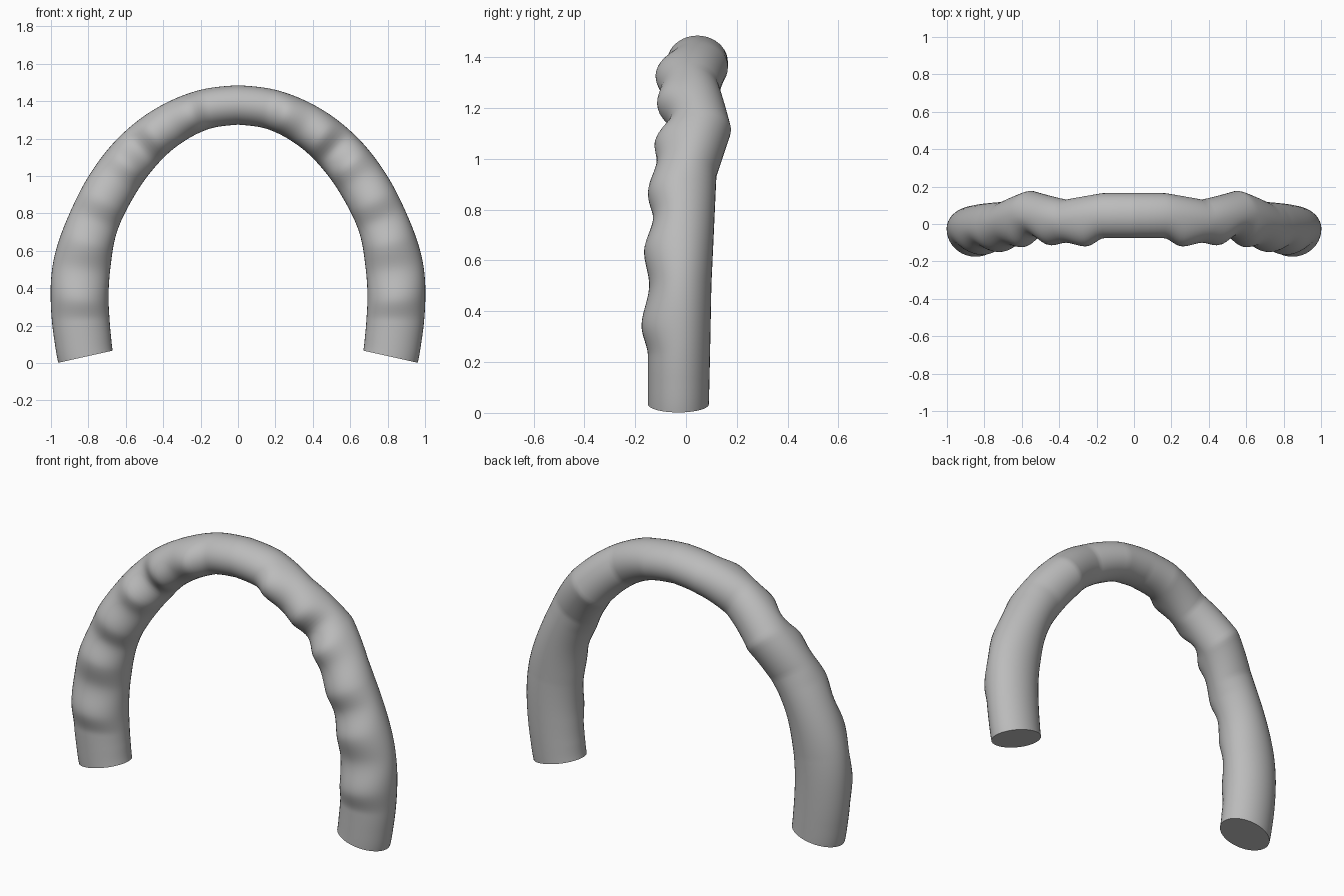
import bpy, bmesh, math

cube = bpy.data.objects.get("Cube")
if cube:
    bpy.data.objects.remove(cube, do_unlink=True)

STEPS, SIDES = 110, 40

# Rim path by polar angle: angle, distance from origin, half width, section tilt
RIM = [(2.4, .816, .149, -12.6), (10, .845, .152, -6), (19.2, .895, .155, 2),
       (32.7, .99, .153, 9), (44.1, 1.078, .136, 21), (54.1, 1.16, .132, 31),
       (63.1, 1.239, .126, 42), (72.3, 1.312, .116, 57), (82, 1.366, .107, 75),
       (90, 1.38, .105, 90)]
# Finger grip depth on the front, back depth and middle plane, by polar angle
FRONT = [(2, .15), (15, .15), (22, .175), (31, .145), (38, .165), (45, .13),
         (50, .15), (57, .115), (60.3, .124), (65.5, .065), (70, .114),
         (74, .1), (79, .12), (83.5, .075), (90, .075)]
BACK = [(2, .09), (31, .1), (54, .12), (63.5, .178), (74, .13), (83, .165), (90, .165)]
MIDDLE = [(2, -.03), (50, -.02), (63, .05), (74, .02), (83, .045), (90, .045)]


def span(table, a):
    for i in range(len(table) - 1):
        if a <= table[i + 1][0]:
            break
    return i, (a - table[i][0]) / (table[i + 1][0] - table[i][0])


def linear(table, a):
    i, t = span(table, a)
    return table[i][1] + (table[i + 1][1] - table[i][1]) * t


def eased(table, a):
    i, t = span(table, a)
    t = t * t * (3 - 2 * t)
    return table[i][1] + (table[i + 1][1] - table[i][1]) * t


def smooth(table, a, col):
    """Cubic interpolation with slopes taken from the neighbouring rows."""
    i, t = span(table, a)

    def slope(k):
        p, q = table[max(k - 1, 0)], table[min(k + 1, len(table) - 1)]
        return (q[col] - p[col]) / (q[0] - p[0])
    h = table[i + 1][0] - table[i][0]
    v0, v1 = table[i][col], table[i + 1][col]
    return (v0 * (1 + 2 * t) * (1 - t) ** 2 + slope(i) * h * t * (1 - t) ** 2
            + v1 * t * t * (3 - 2 * t) + slope(i + 1) * h * t * t * (t - 1))


# Half of the rim, lofted from the open end to the top
bm = bmesh.new()
rings = []
start = RIM[0][0]
for s in range(STEPS + 1):
    a = start + (90 - start) * s / STEPS
    dist, half, tilt = (smooth(RIM, a, c) for c in (1, 2, 3))
    tilt = math.radians(tilt)
    cx, cz = dist * math.cos(math.radians(a)), dist * math.sin(math.radians(a))
    mid, front, back = linear(MIDDLE, a), -eased(FRONT, a), linear(BACK, a)
    ring = []
    for k in range(SIDES):
        u = 2 * math.pi * k / SIDES
        w, d = half * math.cos(u), math.sin(u)
        y = mid + d * (back - mid if d > 0 else mid - front)
        x = 0 if s == STEPS else cx + w * math.cos(tilt)
        ring.append(bm.verts.new((x, y, cz + w * math.sin(tilt))))
    rings.append(ring)
for r0, r1 in zip(rings, rings[1:]):
    for k in range(SIDES):
        n = (k + 1) % SIDES
        bm.faces.new((r0[k], r0[n], r1[n], r1[k]))
bm.faces.new(rings[0])  # flat end cap
bmesh.ops.recalc_face_normals(bm, faces=bm.faces)
cap = bm.faces[:][-1]
if cap.normal.z > 0:
    bmesh.ops.reverse_faces(bm, faces=bm.faces)
mesh = bpy.data.meshes.new("grip_rim")
bm.to_mesh(mesh)
bm.free()
rim = bpy.data.objects.new("grip_rim", mesh)
bpy.context.collection.objects.link(rim)

# Other half
mirror = rim.modifiers.new("Mirror", 'MIRROR')
mirror.use_clip = True
mirror.merge_threshold = .0005

# Plain grey material
grey = bpy.data.materials.new("plain grey")
grey.use_nodes = True
colour = (.5, .5, .5, 1)
grey.diffuse_color = colour
grey.node_tree.nodes["Principled BSDF"].inputs["Base Color"].default_value = colour
mesh.materials.append(grey)

bpy.ops.object.select_all(action='DESELECT')
rim.select_set(True)
bpy.context.view_layer.objects.active = rim
bpy.ops.object.shade_smooth_by_angle(angle=math.radians(40))
